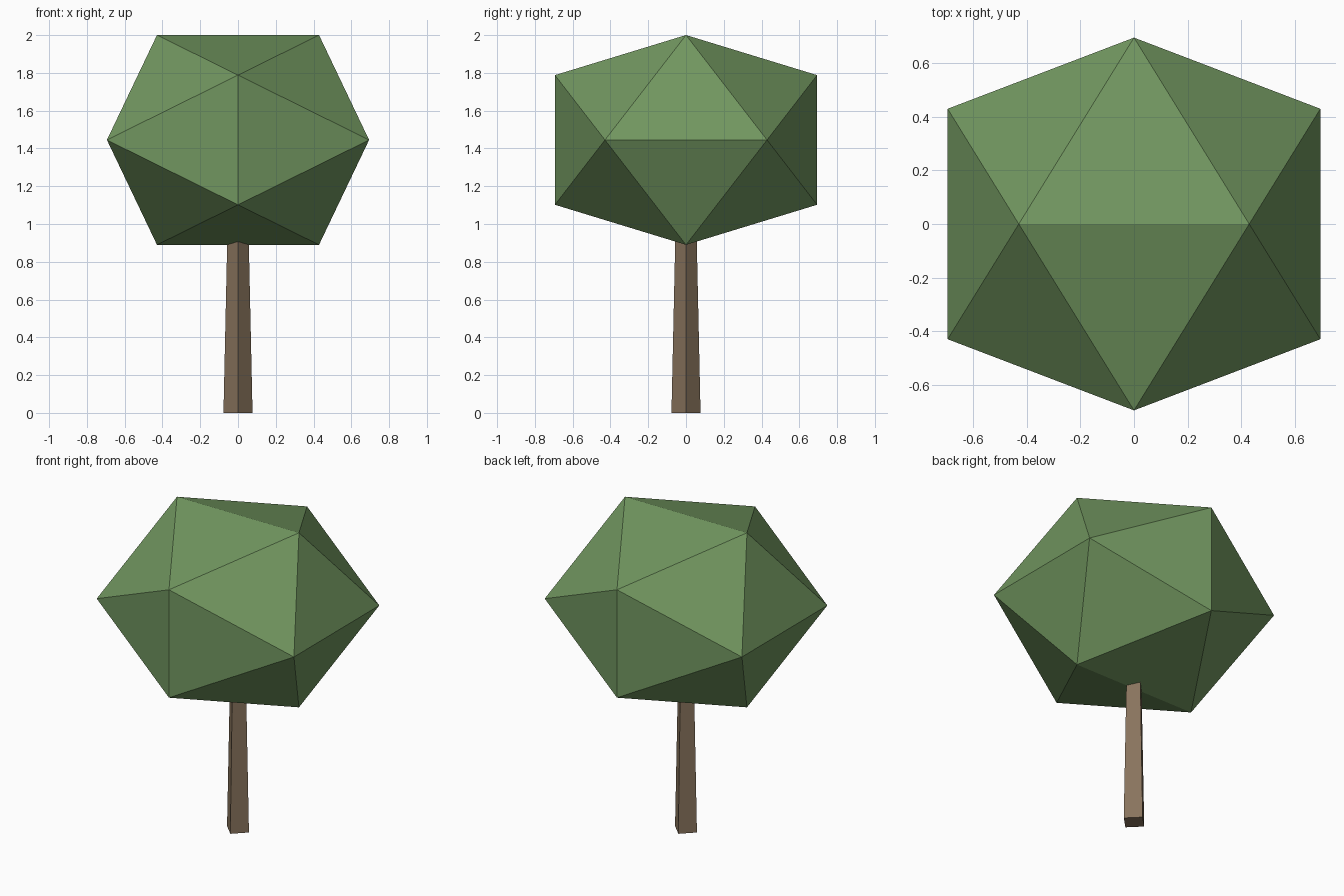
import bpy, bmesh, math
from mathutils import Matrix

if "Cube" in bpy.data.objects:
    bpy.data.objects.remove(bpy.data.objects["Cube"])


def material(name, color):
    m = bpy.data.materials.new(name)
    m.diffuse_color = (*color, 1)
    m.use_nodes = True
    m.node_tree.nodes["Principled BSDF"].inputs["Base Color"].default_value = m.diffuse_color
    return m


def add_object(name, bm, mat):
    bmesh.ops.recalc_face_normals(bm, faces=bm.faces)
    mesh = bpy.data.meshes.new(name)
    bm.to_mesh(mesh)
    bm.free()
    mesh.materials.append(mat)
    obj = bpy.data.objects.new(name, mesh)
    bpy.context.collection.objects.link(obj)
    return obj


leaf_green = material("leaf green", (0.165, 0.305, 0.115))
bark_brown = material("bark brown", (0.25, 0.175, 0.11))

# Trunk: tapered four-sided post with its corners on the axes
HEIGHT = 1.0
bm = bmesh.new()
bmesh.ops.create_cone(bm, cap_ends=True, segments=4, radius1=0.077,
                      radius2=0.055, depth=HEIGHT,
                      matrix=Matrix.Translation((0, 0, HEIGHT / 2)))
add_object("trunk", bm, bark_brown)

# Crown: icosahedron hulled from three golden rectangles, flattened in z
LONG, SHORT, SQUASH, CENTRE = 0.694, 0.429, 0.8, 1.445
bm = bmesh.new()
for a in (-LONG, LONG):
    for b in (-SHORT, SHORT):
        for x, y, z in ((a, b, 0), (0, a, b), (b, 0, a)):
            bm.verts.new((x, y, CENTRE + z * SQUASH))
bmesh.ops.convex_hull(bm, input=bm.verts)
add_object("crown", bm, leaf_green)
